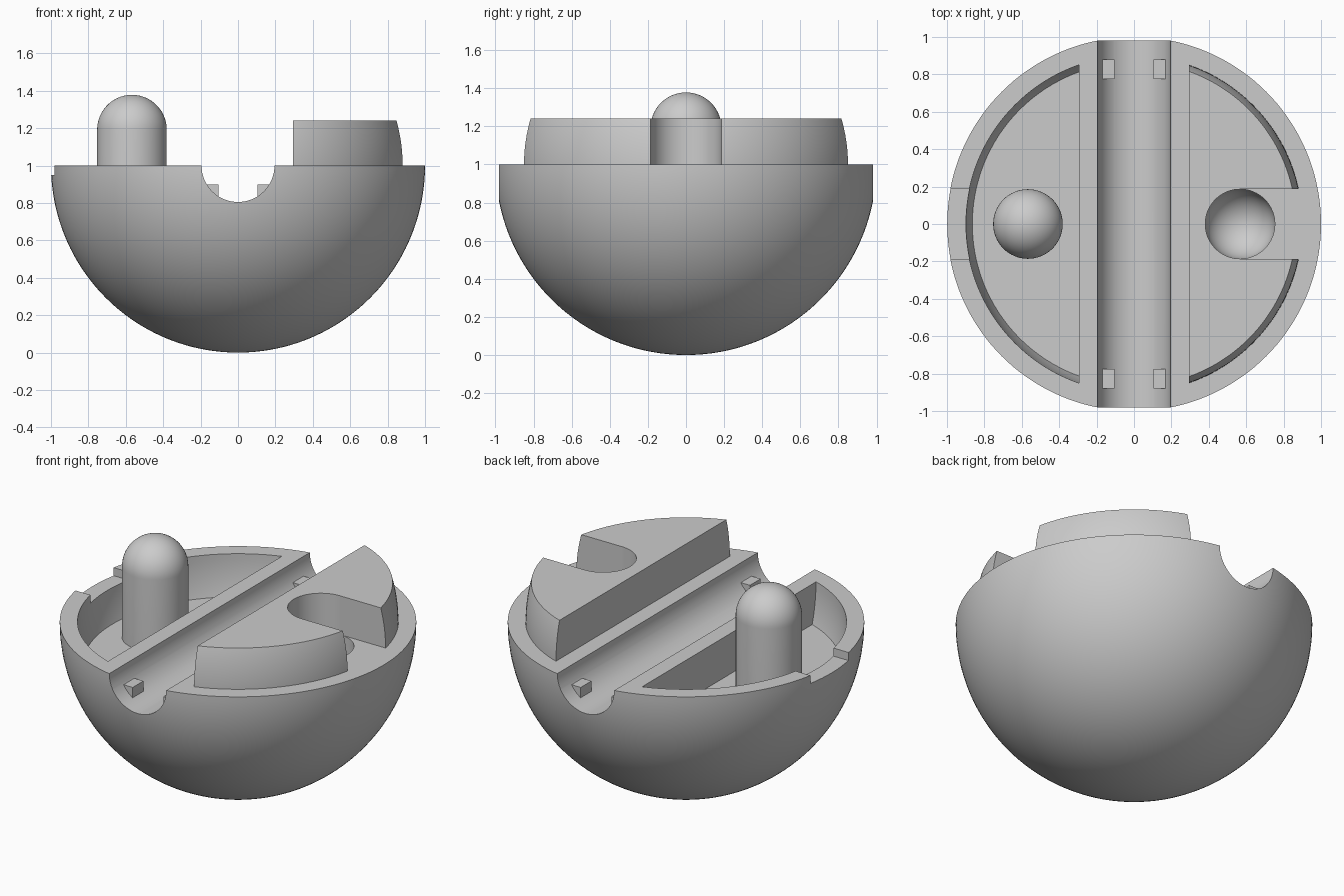
import bpy, bmesh
from math import sin, cos, pi, radians
from mathutils import Vector

cube = bpy.data.objects.get("Cube")
if cube:
    bpy.data.objects.remove(cube, do_unlink=True)

grey = bpy.data.materials.new("plain grey")
grey.use_nodes = True
colour = (0.6, 0.6, 0.6, 1)
grey.diffuse_color = colour
grey.node_tree.nodes["Principled BSDF"].inputs["Base Color"].default_value = colour


def finish(name, bm):
    bmesh.ops.recalc_face_normals(bm, faces=bm.faces)
    mesh = bpy.data.meshes.new(name)
    bm.to_mesh(mesh)
    bm.free()
    mesh.materials.append(grey)
    obj = bpy.data.objects.new(name, mesh)
    bpy.context.collection.objects.link(obj)
    return obj


def box(name, low, high):
    bm = bmesh.new()
    bmesh.ops.create_cube(bm, size=1)
    low, high = Vector(low), Vector(high)
    for v in bm.verts:
        v.co = (low + high) / 2 + v.co * (high - low)
    return finish(name, bm)


def lathe(name, profile, centre, steps):
    """Closed solid turned around z from (radius, height) points."""
    bm = bmesh.new()
    verts = [bm.verts.new((r, 0, z)) for r, z in profile]
    edges = [bm.edges.new(pair) for pair in zip(verts, verts[1:])]
    bmesh.ops.spin(bm, geom=verts + edges, cent=(0, 0, 0), axis=(0, 0, 1),
                   angle=2 * pi, steps=steps, use_merge=True)
    bmesh.ops.remove_doubles(bm, verts=bm.verts, dist=0.0001)
    bmesh.ops.translate(bm, verts=bm.verts, vec=centre)
    return finish(name, bm)


def arc(radius, start, end, count):
    angles = [radians(start + (end - start) * i / count) for i in range(count + 1)]
    return [(max(0, radius * cos(a)), radius * sin(a)) for a in angles]


def combine(target, other, operation):
    mod = target.modifiers.new(operation.lower(), 'BOOLEAN')
    mod.operation, mod.object, mod.solver = operation, other, 'EXACT'
    bpy.context.view_layer.objects.active = target
    bpy.ops.object.modifier_apply(modifier=mod.name)
    bpy.data.objects.remove(other, do_unlink=True)


RIM, WALL_X, PIN_X, PIN_R = 1.0, 0.295, 0.567, 0.186
CHANNEL_R, POCKET_R = 0.195, 0.9

# Hemispherical body
body = lathe("body", arc(1, -90, 0, 48) + [(0, 0)], (0, 0, RIM), 144)

# Half-round channel running front to back
channel = lathe("channel_cutter", [(0, -2), (CHANNEL_R, -2), (CHANNEL_R, 2), (0, 2)],
                (0, 0, 0), 64)
channel.rotation_euler.x = pi / 2
channel.location.z = RIM
bpy.context.view_layer.update()
combine(body, channel, 'DIFFERENCE')

# Flat-floored pocket with a spherical outer wall
pocket = lathe("pocket_cutter", arc(POCKET_R, -90, 90, 72), (0, 0, RIM), 144)
combine(pocket, box("pocket_limit", (-2, -2, RIM - 0.25), (-WALL_X, 2, 3)), 'INTERSECT')
combine(body, pocket, 'DIFFERENCE')

# Shallow notch in the rim beside the pocket
combine(body, box("notch_cutter", (-2, -PIN_R, RIM - 0.05), (-0.8, PIN_R, 2)), 'DIFFERENCE')

# Round-bottomed socket for a matching pin
socket = lathe("socket_cutter", arc(PIN_R, -90, 0, 20) + [(PIN_R, 0.5), (0, 0.5)],
               (PIN_X, 0, RIM - 0.2), 64)
combine(body, socket, 'DIFFERENCE')

# Raised boss with a spherical outer wall and an open slot
boss = lathe("locating_boss", arc(POCKET_R, -90, 90, 72), (0, 0, RIM), 144)
combine(boss, box("boss_limit", (WALL_X, -2, RIM - 0.01), (2, 2, RIM + 0.24)), 'INTERSECT')
slot = lathe("slot_cutter", [(0, -1), (PIN_R, -1), (PIN_R, 1), (0, 1)], (PIN_X, 0, RIM), 64)
combine(slot, box("slot_run", (PIN_X, -PIN_R, 0.1), (2, PIN_R, 1.9)), 'UNION')
combine(boss, slot, 'DIFFERENCE')

# Round-topped pin standing on the pocket floor
pin_profile = [(0, -0.46), (PIN_R, -0.46)] + arc(PIN_R, 0, 90, 20)
pin = lathe("pin", pin_profile, (-PIN_X, 0, 1.192), 64)

parts = [body, boss, pin]

# Four small stops near the channel ends
for sx, side in ((-1, "right"), (1, "left")):
    for sy, end in ((-1, "front"), (1, "back")):
        xs = sorted((sx * 0.105, sx * 0.175))
        ys = sorted((sy * 0.775, sy * 0.88))
        parts.append(box(f"{end}_{side}_stop", (xs[0], ys[0], 0.78), (xs[1], ys[1], 0.9)))

# Smooth curved walls, crisp edges
bpy.ops.object.select_all(action='DESELECT')
for part in parts:
    part.select_set(True)
bpy.context.view_layer.objects.active = body
bpy.ops.object.shade_smooth_by_angle(angle=radians(30))
